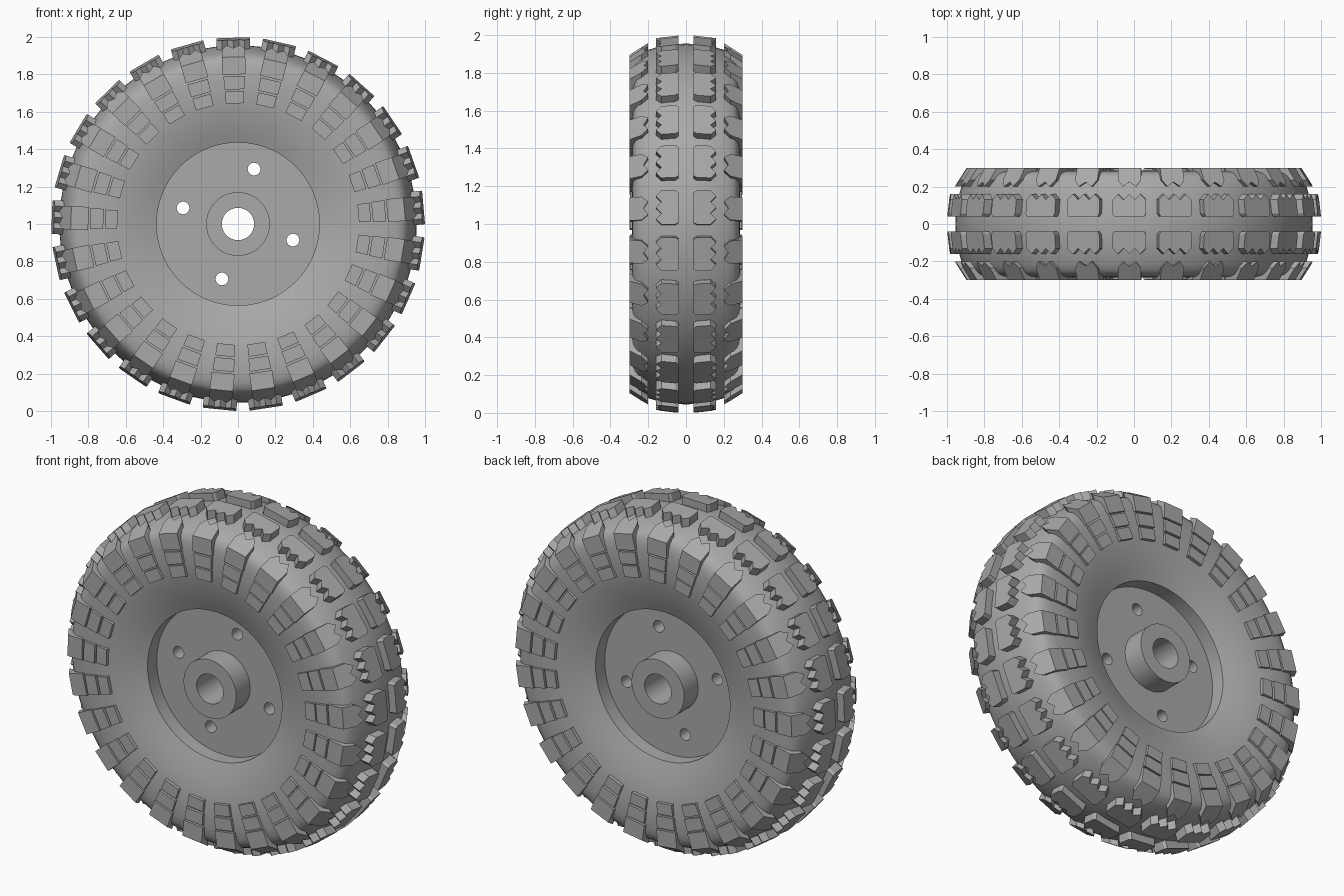
import bpy, bmesh
from math import cos, sin, pi, radians
from mathutils import Matrix, Vector

cube = bpy.data.objects.get("Cube")
if cube:
    bpy.data.objects.remove(cube, do_unlink=True)

COUNT = 25                       # tread blocks around the wheel
START = radians(91.5)
CENTRE = Vector((0, 0, 1))

grey = bpy.data.materials.new("rubber_grey")
grey.use_nodes = True
grey.diffuse_color = (0.4, 0.4, 0.4, 1)
grey.node_tree.nodes["Principled BSDF"].inputs["Base Color"].default_value = (0.4, 0.4, 0.4, 1)


def finish(bm, name, smooth=False):
    bmesh.ops.recalc_face_normals(bm, faces=bm.faces[:])
    mesh = bpy.data.meshes.new(name)
    bm.to_mesh(mesh)
    bm.free()
    mesh.materials.append(grey)
    obj = bpy.data.objects.new(name, mesh)
    bpy.context.collection.objects.link(obj)
    if smooth:
        activate(obj)
        bpy.ops.object.shade_smooth_by_angle(angle=radians(30))
    return obj


def activate(obj):
    bpy.ops.object.select_all(action='DESELECT')
    obj.select_set(True)
    bpy.context.view_layer.objects.active = obj


def lathe(half, name, steps):
    """Turn a (radius, y) half profile, mirrored in y, around the axle."""
    profile = half + [(r, -y) for r, y in reversed(half) if y > 0]
    bm = bmesh.new()
    rings = []
    for i in range(steps):
        a = 2 * pi * i / steps
        rings.append([bm.verts.new(CENTRE + Vector((r * cos(a), y, r * sin(a)))) for r, y in profile])
    n = len(profile)
    for i in range(steps):
        p, q = rings[i], rings[(i + 1) % steps]
        for j in range(n):
            k = (j + 1) % n
            bm.faces.new((p[j], p[k], q[k], q[j]))
    return finish(bm, name, True)


def block_ring(top, bottom, name):
    """Repeat a prism (tangent, axial, radial) around both sides of the tyre."""
    bm = bmesh.new()
    for i in range(COUNT):
        a = START + 2 * pi * i / COUNT
        tangent, radial = Vector((-sin(a), 0, cos(a))), Vector((cos(a), 0, sin(a)))
        for side in (1, -1):
            axial = Vector((0, side, 0))
            t, b = [[bm.verts.new(CENTRE + tangent * u + axial * v + radial * w)
                     for u, v, w in loop] for loop in (top, bottom)]
            bm.faces.new(t)
            bm.faces.new(b[::-1])
            for j in range(len(t)):
                k = (j + 1) % len(t)
                bm.faces.new((t[j], b[j], b[k], t[k]))
    return finish(bm, name)


def tread(outline, r_in, r_out, base, name):
    """Plan outline (tangent, axial) whose outer radius slopes across its width."""
    v0, v1 = min(v for u, v in outline), max(v for u, v in outline)
    top = [(u, v, r_in + (r_out - r_in) * (v - v0) / (v1 - v0)) for u, v in outline]
    block_ring(top, [(u, v, base) for u, v in outline], name)


# Tyre carcass
lathe([(0.435, 0.215), (0.49, 0.236), (0.55, 0.255), (0.61, 0.27), (0.67, 0.28),
       (0.74, 0.285), (0.81, 0.284), (0.85, 0.279), (0.88, 0.268), (0.9, 0.25),
       (0.917, 0.215), (0.933, 0.165), (0.945, 0.11), (0.953, 0.05), (0.955, 0)],
      "tyre_body", 100)

# Wheel disc and hub
disc = lathe([(0.44, 0.13), (0.17, 0.13), (0.17, 0.26), (0.086, 0.26)], "wheel_disc", 96)

# Bolt holes drilled through the disc
bm = bmesh.new()
for i in range(4):
    a = radians(73.7 + 90 * i)
    place = Matrix.Translation(CENTRE + Vector((0.306 * cos(a), 0, 0.306 * sin(a))))
    bmesh.ops.create_cone(bm, cap_ends=True, segments=24, radius1=0.034, radius2=0.034,
                          depth=0.5, matrix=place @ Matrix.Rotation(pi / 2, 4, 'X'))
cutter = finish(bm, "bolt_hole_cutter")
cutter.hide_render = True
cut = disc.modifiers.new("bolt_holes", 'BOOLEAN')
cut.operation, cut.solver, cut.object = 'DIFFERENCE', 'EXACT', cutter
activate(disc)
bpy.ops.object.modifier_apply(modifier=cut.name)
bpy.data.objects.remove(cutter, do_unlink=True)
bpy.ops.object.shade_smooth_by_angle(angle=radians(30))

# Centre tread blocks with a toothed outer edge
tread([(-0.09, 0.055), (-0.08, 0.04), (0.08, 0.04), (0.09, 0.055), (0.09, 0.13), (0.06, 0.16),
       (0.03, 0.13), (0, 0.16), (-0.03, 0.13), (-0.06, 0.16), (-0.09, 0.13)],
      0.996, 0.982, 0.9, "centre_tread_blocks")

# Shoulder blocks that wrap onto the sidewall
tread([(-0.062, 0.3), (0.062, 0.3), (0.062, 0.235), (0.035, 0.2), (0, 0.225),
       (-0.035, 0.2), (-0.062, 0.235)],
      0.957, 0.893, 0.8, "shoulder_blocks")

# Two rows of raised pads on the sidewall
for name, lo, hi, half, y in (("outer_sidewall_pads", 0.72, 0.79, 0.054, 0.3),
                              ("inner_sidewall_pads", 0.645, 0.71, 0.048, 0.296)):
    corners = [(-half, lo), (half, lo), (half + 0.003, hi), (-half - 0.003, hi)]
    block_ring([(u, y, w) for u, w in corners], [(u, 0.24, w) for u, w in corners], name)
